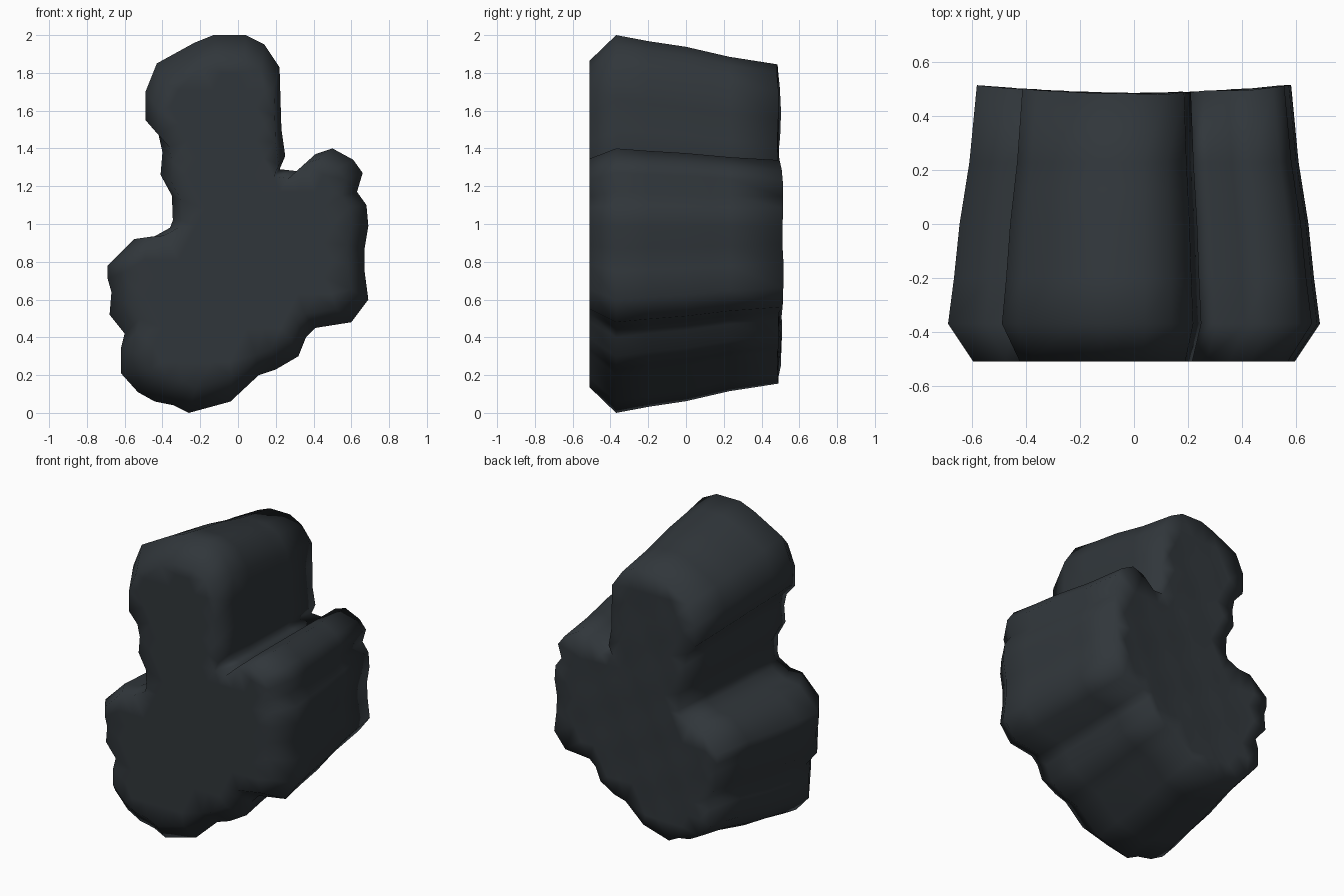
import bpy, bmesh, math
from mathutils import Vector
from mathutils.geometry import delaunay_2d_cdt

if "Cube" in bpy.data.objects:
    bpy.data.objects.remove(bpy.data.objects["Cube"])

# Widest cross-section (x, z), clockwise from the top
OUTLINE = [
    (-.13, 2.0), (.04, 2.0), (.14, 1.95), (.22, 1.83), (.225, 1.66), (.23, 1.5), (.25, 1.36),
    (.22, 1.29), (.31, 1.28), (.41, 1.37), (.5, 1.4), (.61, 1.34), (.66, 1.27),
    (.63, 1.17), (.68, 1.1), (.69, .99), (.67, .87), (.67, .75), (.69, .6),
    (.6, .48), (.41, .45), (.36, .4), (.32, .3), (.2, .23), (.11, .2),
    (-.04, .06), (-.26, .0), (-.34, .04), (-.44, .06), (-.53, .11), (-.62, .21),
    (-.62, .34), (-.6, .42), (-.68, .52), (-.67, .64), (-.69, .71), (-.69, .78),
    (-.55, .92), (-.45, .93), (-.36, .98), (-.345, 1.02), (-.35, 1.15), (-.41, 1.26),
    (-.4, 1.38), (-.42, 1.47), (-.49, 1.55), (-.49, 1.7), (-.43, 1.85), (-.23, 1.96),
]
# Depth position and scale of each section, front to back
SECTIONS = [(-.51, .865), (-.37, 1), (-.2, .968), (0, .938), (.13, .908), (.23, .885), (None, .845)]


def front_y(x, z):
    return -.51


def back_y(x, z):
    # gently hollow, weathered rear surface
    return .484 + .09 * x * x + .005 * math.sin(17 * x + 5 * z) * math.sin(15 * z - 6 * x)


def scaled(s):
    return [Vector((x * s, 1 + (z - 1) * s)) for x, z in OUTLINE]


def cap(bm, s, depth, step=.09):
    # triangulated end face with evenly spread inner points
    rim = scaled(s)
    n = len(rim)
    pts = list(rim)
    for i in range(-8, 9):
        for j in range(0, 24):
            p = Vector(((i + .5 * (j % 2)) * step, j * step))
            if min((p - (rim[k] + rim[k - 1]) / 2).length for k in range(n)) > .06 \
                    and min((p - q).length for q in rim) > .05:
                pts.append(p)
    verts, _, faces, *_ = delaunay_2d_cdt(pts, [(k, (k + 1) % n) for k in range(n)], [], 1, 1e-5)
    made = {}
    for f in faces:
        for k in f:
            if k not in made:
                x, z = verts[k]
                made[k] = bm.verts.new((x, depth(x, z), z))
        bm.faces.new([made[k] for k in f])


# Body: lofted side walls
bm = bmesh.new()
rings = []
for y, s in SECTIONS:
    rings.append([bm.verts.new((p.x, back_y(*p) if y is None else y, p.y)) for p in scaled(s)])
for a, b in zip(rings, rings[1:]):
    for k in range(len(a)):
        bm.faces.new((a[k - 1], a[k], b[k], b[k - 1]))

# Front and rear faces
cap(bm, SECTIONS[0][1], front_y)
cap(bm, SECTIONS[-1][1], back_y)
bmesh.ops.remove_doubles(bm, verts=bm.verts, dist=.0005)
bmesh.ops.recalc_face_normals(bm, faces=bm.faces)
for f in bm.faces:
    f.smooth = True

mesh = bpy.data.meshes.new("rock_block")
bm.to_mesh(mesh)
bm.free()
rock = bpy.data.objects.new("rock_block", mesh)
bpy.context.collection.objects.link(rock)

mat = bpy.data.materials.new("dark_slate")
mat.diffuse_color = (.03, .037, .043, 1)
mat.use_nodes = True
mat.node_tree.nodes["Principled BSDF"].inputs["Base Color"].default_value = mat.diffuse_color
mesh.materials.append(mat)
